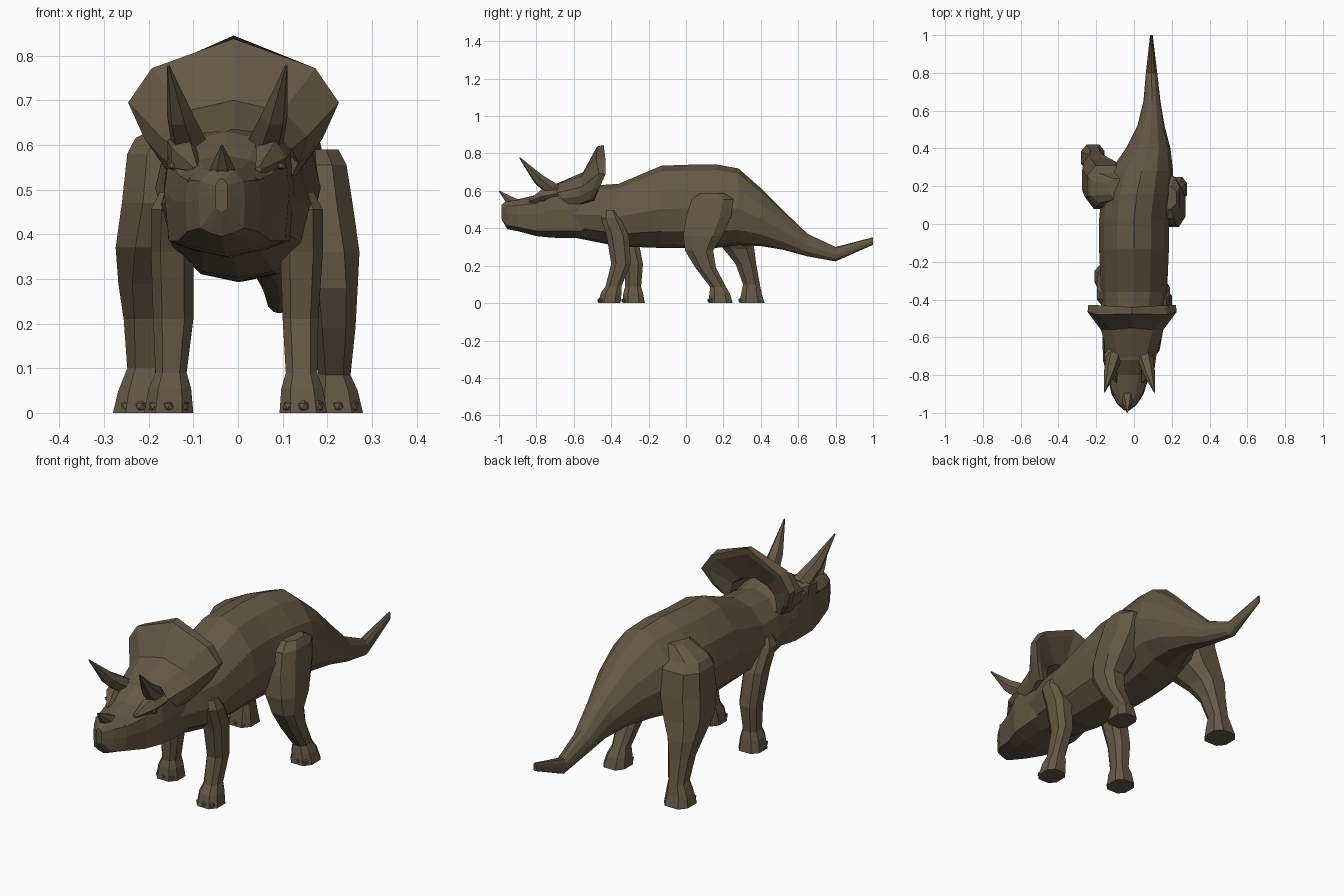
import bpy, bmesh, math
from mathutils import Vector

skin = bpy.data.materials.new("hide")
skin.diffuse_color = (0.13, 0.098, 0.058, 1)


def finish(name, bm):
    bmesh.ops.recalc_face_normals(bm, faces=bm.faces)
    me = bpy.data.meshes.new(name)
    bm.to_mesh(me)
    bm.free()
    me.materials.append(skin)
    ob = bpy.data.objects.new(name, me)
    bpy.context.collection.objects.link(ob)
    return ob


def loft(name, rings):
    """Skin closed rings of equal length and cap both ends."""
    bm = bmesh.new()
    vs = [[bm.verts.new(p) for p in r] for r in rings]
    n = len(vs[0])
    for a, b in zip(vs, vs[1:]):
        for i in range(n):
            j = (i + 1) % n
            bm.faces.new((a[i], a[j], b[j], b[i]))
    bm.faces.new(vs[0])
    bm.faces.new(vs[-1])
    return finish(name, bm)


def section_loft(name, half, stations):
    """Stations along y: (y, centre x, top z, bottom z, half width)."""
    prof = half + [(-x, z) for x, z in half[-2:0:-1]]
    rings = []
    for y, cx, zt, zb, w in stations:
        m, h = (zt + zb) / 2, (zt - zb) / 2
        rings.append([(cx + x * w, y, m + z * h) for x, z in prof])
    return loft(name, rings)


def horn(name, path, radii, n=6):
    pts = [Vector(p) for p in path]
    q = (pts[-1] - pts[0]).to_track_quat('Z', 'Y')
    rings = []
    for p, r in zip(pts, radii):
        rings.append([p + q @ Vector((r * math.cos(t), r * math.sin(t), 0))
                      for t in (math.tau * i / n for i in range(n))])
    return loft(name, rings)


def blob(name, loc, size):
    bm = bmesh.new()
    bmesh.ops.create_icosphere(bm, subdivisions=1, radius=1)
    for v in bm.verts:
        v.co = Vector(loc) + Vector([a * b for a, b in zip(v.co, size)])
    return finish(name, bm)


# Body and tail, the tail swings toward +x
section_loft("body_and_tail",
             [(0, 1), (.48, .86), (.86, .45), (1, -.05), (.85, -.6), (.45, -.92), (0, -1)],
             [(-.62, -.015, .61, .355, .135), (-.47, -.005, .63, .325, .165),
              (-.36, 0, .638, .303, .175), (-.13, 0, .735, .295, .185),
              (.02, 0, .74, .293, .185), (.16, .015, .742, .295, .187),
              (.28, .04, .72, .31, .167), (.40, .075, .615, .305, .118),
              (.52, .09, .495, .285, .072), (.65, .095, .37, .25, .045),
              (.80, .093, .30, .223, .03), (1.0, .092, .352, .312, .007)])

# Head with hooked beak and broad boxy jaw
section_loft("head",
             [(0, 1), (.5, .9), (.93, .6), (1, .05), (.93, -.75), (.5, -.9), (0, -1)],
             [(-.987, -.037, .525, .45, .014), (-.955, -.036, .55, .395, .052),
              (-.90, -.034, .555, .385, .085), (-.80, -.03, .578, .358, .112),
              (-.72, -.025, .63, .35, .14), (-.60, -.02, .65, .347, .146),
              (-.47, -.01, .61, .36, .13)])

# Neck frill: half rings from skull to front rim, around the rim and back to the neck
layers = [
    [(.13, -.63, .53), (.145, -.67, .56), (.13, -.69, .59), (.07, -.71, .625), (0, -.70, .635)],
    [(.14, -.57, .53), (.158, -.57, .57), (.165, -.56, .62), (.11, -.56, .675), (0, -.55, .70)],
    [(.155, -.52, .55), (.20, -.49, .615), (.236, -.465, .695), (.183, -.48, .772), (0, -.475, .838)],
    [(.15, -.50, .55), (.196, -.465, .61), (.232, -.43, .69), (.18, -.43, .765), (0, -.44, .845)],
    [(.14, -.49, .55), (.175, -.465, .61), (.205, -.44, .69), (.16, -.44, .745), (0, -.44, .815)],
    [(.10, -.50, .53), (.12, -.49, .58), (.11, -.49, .63), (.07, -.495, .66), (0, -.50, .68)],
]
bm = bmesh.new()
grid = [[bm.verts.new((x - .01, y, z)) for x, y, z in
         L + [(-x, y, z) for x, y, z in L[-2::-1]]] for L in layers]
for k, a in enumerate(grid):
    b = grid[(k + 1) % len(grid)]
    for i in range(len(a) - 1):
        bm.faces.new((a[i], a[i + 1], b[i + 1], b[i]))
bm.faces.new([g[0] for g in grid])
bm.faces.new([g[-1] for g in grid])
finish("frill", bm)

# Nose horn, brow horns, brow ridges, eyes and nostrils
horn("nose_horn", [(-.035, -.915, .53), (-.035, -.955, .56), (-.036, -1.0, .60)], [.036, .022, .002])
for s, side in ((-1, "left"), (1, "right")):
    cx = -.024
    horn(side + "_brow_horn",
         [(cx + s * .083, -.705, .60), (cx + s * .105, -.79, .665), (cx + s * .132, -.89, .778)],
         [.043, .031, .003])
    horn(side + "_brow_ridge",
         [(cx + s * .07, -.62, .58), (cx + s * .098, -.69, .585), (cx + s * .095, -.765, .572),
          (cx + s * .07, -.84, .545)], [.03, .045, .038, .008], 5)
    blob(side + "_eye", (cx + s * .122, -.765, .553), (.012, .014, .010))
    blob(side + "_nostril", (-.035 + s * .074, -.90, .52), (.006, .008, .008))


def leg(name, s, sections):
    """Sections from top to sole: (z, front y, back y, inner x, outer x)."""
    oct8 = [(1, .5), (.55, 1), (-.55, 1), (-1, .5), (-1, -.5), (-.55, -1), (.55, -1), (1, -.5)]
    loft(name, [[(s * ((x0 + x1) / 2 + a * (x1 - x0) / 2), (y0 + y1) / 2 + b * (y1 - y0) / 2, z)
                 for a, b in oct8] for z, y0, y1, x0, x1 in sections])
    # Toenails along the front of the foot
    z, y0, y1, x0, x1 = sections[-1]
    for k in (-1, 0, 1):
        blob(f"{name}_toe_{k + 2}",
             (s * ((x0 + x1) / 2 + k * .032), y0 + .009 + abs(k) * .008, .015),
             (.015, .015, .014))


# Front legs, the right one stepping forward
leg("right_front_leg", 1,
    [(.495, -.44, -.375, .11, .17), (.455, -.455, -.35, .09, .19), (.36, -.425, -.305, .095, .19),
     (.21, -.40, -.295, .10, .18), (.09, -.43, -.345, .107, .178), (.055, -.455, -.345, .097, .19),
     (0, -.47, -.35, .093, .20)])
leg("left_front_leg", -1,
    [(.495, -.41, -.35, .11, .175), (.455, -.43, -.32, .09, .195), (.36, -.38, -.26, .10, .195),
     (.21, -.33, -.23, .10, .19), (.09, -.325, -.24, .115, .185), (.055, -.335, -.23, .105, .20),
     (0, -.34, -.22, .10, .21)])

# Hind legs, the left one trailing
leg("right_hind_leg", 1,
    [(.59, .08, .20, .10, .225), (.555, .03, .255, .10, .243), (.46, .00, .24, .10, .258),
     (.36, -.015, .195, .12, .272), (.28, -.005, .145, .155, .268), (.19, .05, .16, .167, .263),
     (.085, .13, .215, .18, .252), (.05, .125, .235, .174, .268), (0, .12, .25, .17, .28)])
leg("left_hind_leg", -1,
    [(.67, .13, .24, .03, .13), (.615, .11, .27, .03, .23), (.58, .09, .31, .05, .248),
     (.47, .08, .33, .05, .26), (.37, .12, .345, .08, .274), (.29, .20, .365, .13, .268),
     (.21, .265, .375, .15, .256), (.10, .305, .395, .168, .248), (.05, .295, .405, .16, .268),
     (0, .285, .42, .155, .28)])
